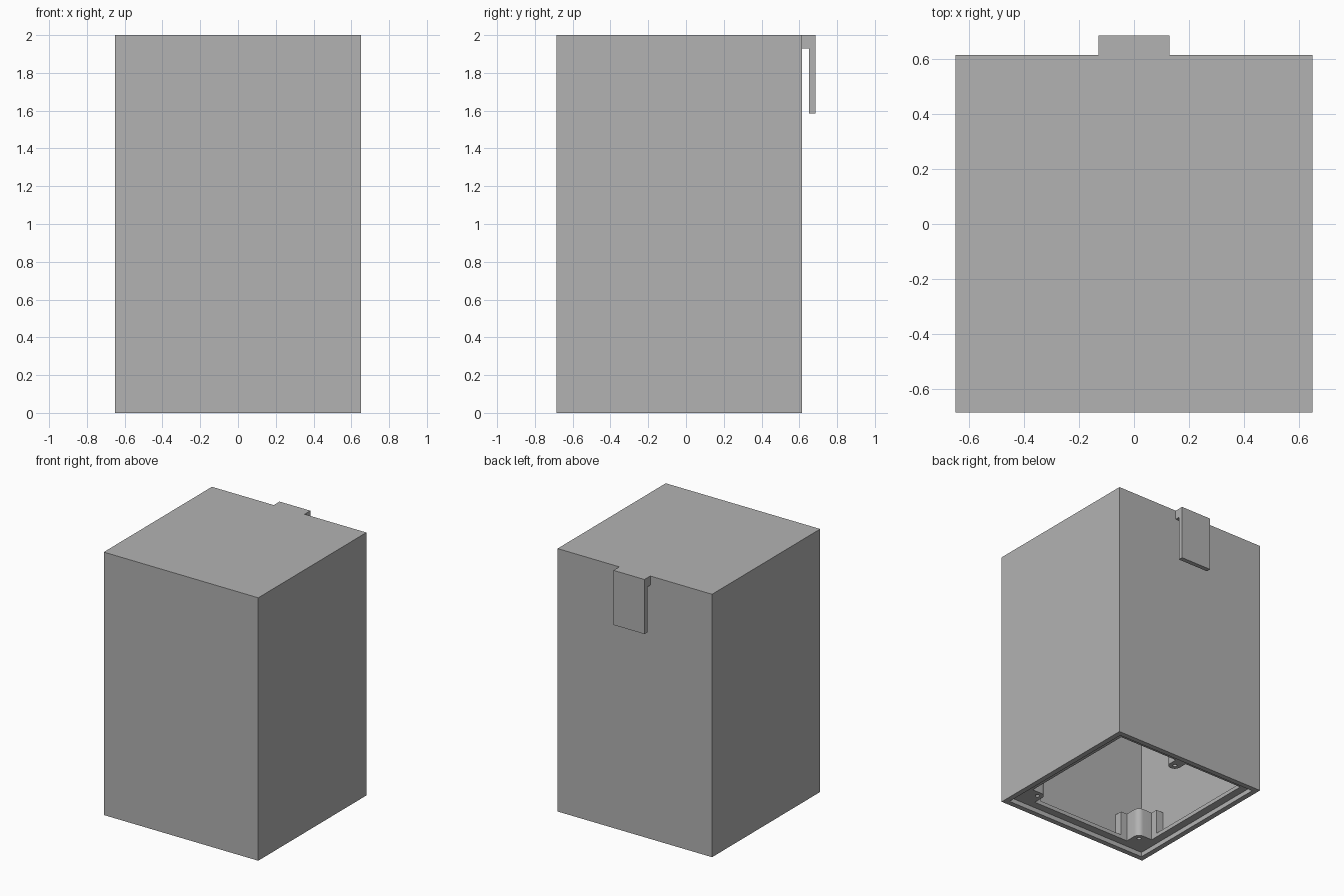
import bpy, bmesh
from math import sin, cos, pi
from mathutils import Vector

cube = bpy.data.objects.get("Cube")
if cube:
    bpy.data.objects.remove(cube, do_unlink=True)

grey = bpy.data.materials.new("plain grey")
grey.use_nodes = True
GREY = (0.448, 0.448, 0.448, 1)
grey.diffuse_color = GREY
grey.node_tree.nodes["Principled BSDF"].inputs["Base Color"].default_value = GREY

HALF_X, FRONT, BACK, HEIGHT = 0.65, -0.685, 0.615, 2.0
WALL = 0.04
LEDGE_Z, LEDGE_T, LEDGE_IN = 0.035, 0.03, 0.10
POST_H, BOSS_R, HOLE_R = 0.22, 0.045, 0.015


def finish(name, bm):
    bmesh.ops.recalc_face_normals(bm, faces=bm.faces)
    mesh = bpy.data.meshes.new(name)
    bm.to_mesh(mesh)
    bm.free()
    mesh.materials.append(grey)
    obj = bpy.data.objects.new(name, mesh)
    bpy.context.collection.objects.link(obj)
    return obj


def extrude(name, loops, direction):
    """Fill closed loops (outline first, then holes) and extrude them."""
    bm = bmesh.new()
    edges = []
    for loop in loops:
        verts = [bm.verts.new(p) for p in loop]
        edges += [bm.edges.new((v, verts[i - 1])) for i, v in enumerate(verts)]
    bmesh.ops.triangle_fill(bm, edges=edges, use_beauty=True)
    result = bmesh.ops.extrude_face_region(bm, geom=bm.faces[:], use_keep_orig=True)
    moved = [g for g in result["geom"] if isinstance(g, bmesh.types.BMVert)]
    bmesh.ops.translate(bm, verts=moved, vec=Vector(direction))
    return finish(name, bm)


def arc(cx, cy, r, start, end, n):
    return [(cx + r * cos(start + (end - start) * i / n),
             cy + r * sin(start + (end - start) * i / n)) for i in range(n + 1)]


def rectangle(inset, z):
    x, y0, y1 = HALF_X - inset, FRONT + inset, BACK - inset
    return [(-x, y0, z), (x, y0, z), (x, y1, z), (-x, y1, z)]


# Hollow case, open underneath
bm = bmesh.new()
low = [bm.verts.new(p) for p in rectangle(0, 0)]
high = [bm.verts.new(p) for p in rectangle(0, HEIGHT)]
for i in range(4):
    bm.faces.new((low[i - 1], low[i], high[i], high[i - 1]))
bm.faces.new(high)
case = finish("case_shell", bm)
shell = case.modifiers.new("wall thickness", "SOLIDIFY")
shell.thickness = WALL
shell.offset = -1
shell.use_even_offset = True

# Ledge set back inside the open rim
extrude("inner_ledge", [rectangle(WALL - 0.003, LEDGE_Z), rectangle(LEDGE_IN, LEDGE_Z)],
        (0, 0, LEDGE_T))


def post(name, outline, hole, place):
    loops = [[(*place(a, b), LEDGE_Z) for a, b in pts] for pts in (outline, hole)]
    obj = extrude(name, loops, (0, 0, POST_H))
    bpy.context.view_layer.objects.active = obj
    obj.select_set(True)
    bpy.ops.object.shade_smooth_by_angle()
    obj.select_set(False)


# Front corner screw posts: distances measured in from the two outer walls
c, start, pad, wing = 0.18, WALL - 0.003, LEDGE_IN, 0.278
side = c + BOSS_R
corner = ([(start, start), (wing, start), (wing, pad), (side, pad)]
          + arc(c, c, BOSS_R, 0, pi / 2, 8)
          + [(pad, side), (pad, wing), (start, wing)])
corner_hole = arc(c, c, HOLE_R, 0, 2 * pi, 16)[:-1]
for name, s in (("left", 1), ("right", -1)):
    post(f"front_{name}_screw_post", corner, corner_hole,
         lambda a, b, s=s: (s * (HALF_X - a), FRONT + b))

# Rear screw post in the middle of the back wall
d = 0.165
rear = [(-BOSS_R, start), (BOSS_R, start)] + arc(0, d, BOSS_R, 0, pi, 16)
rear_hole = arc(0, d, HOLE_R, 0, 2 * pi, 16)[:-1]
post("rear_screw_post", rear, rear_hole, lambda a, b: (a, BACK - b))

# Hanging clip on the back
clip = [(0.61, 2.0), (0.685, 2.0), (0.685, 1.585), (0.65, 1.585), (0.65, 1.93), (0.61, 1.93)]
extrude("back_clip", [[(-0.13, y, z) for y, z in clip]], (0.26, 0, 0))
